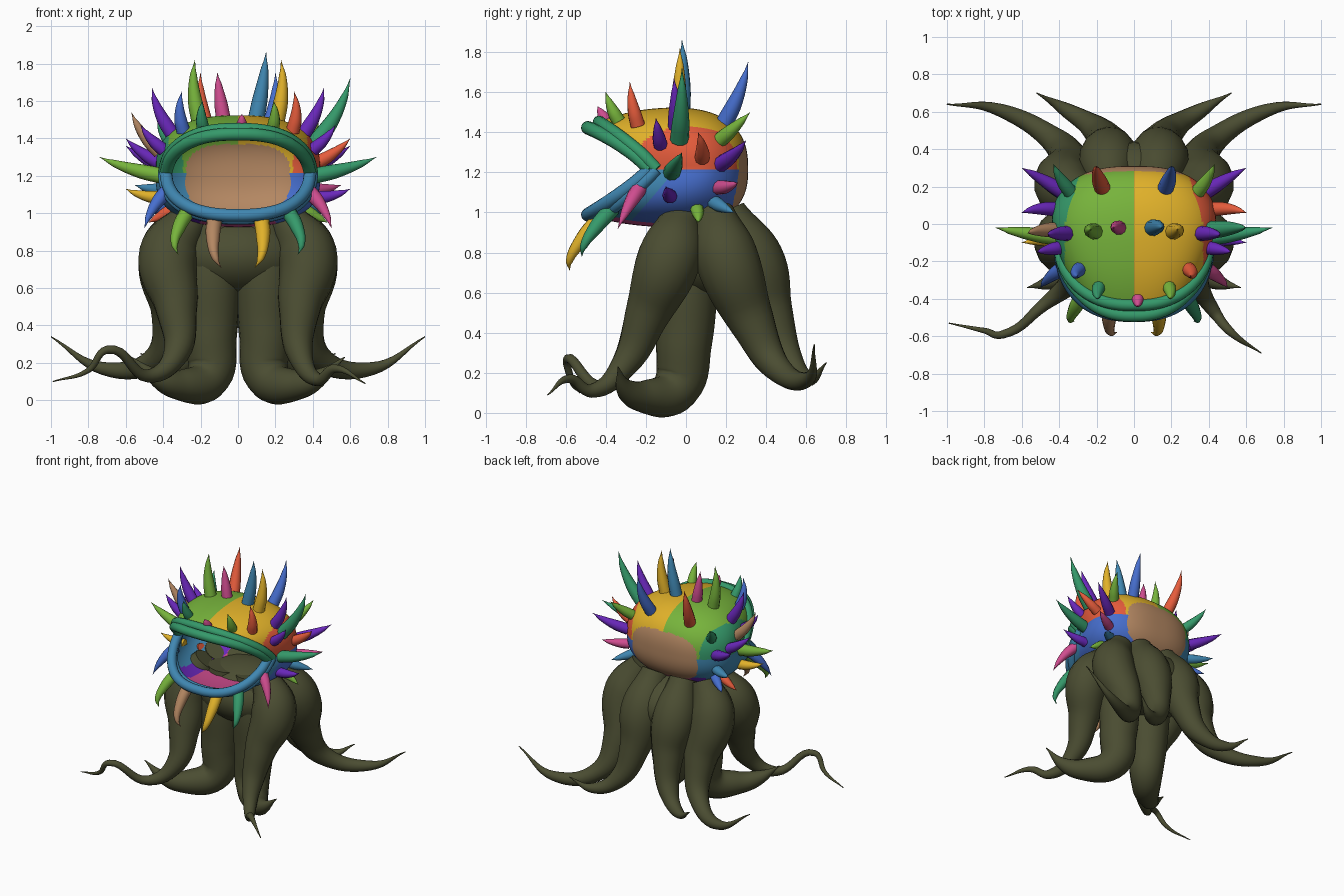
import bpy, bmesh, math
from mathutils import Vector

cube = bpy.data.objects.get("Cube")
if cube:
    bpy.data.objects.remove(cube, do_unlink=True)


def make_material(name, *rgb):
    color = [(v / 255) ** 2.2 for v in rgb] + [1]
    m = bpy.data.materials.new(name)
    m.use_nodes = True
    m.diffuse_color = color
    m.node_tree.nodes["Principled BSDF"].inputs["Base Color"].default_value = color
    return m


olive = make_material("olive", 76, 78, 53)
lime = make_material("lime green", 118, 178, 62)
yellow = make_material("golden yellow", 224, 176, 46)
red = make_material("coral red", 228, 92, 62)
blue = make_material("royal blue", 72, 110, 205)
steel = make_material("steel blue", 66, 134, 176)
teal = make_material("teal green", 56, 152, 106)
purple = make_material("violet", 106, 44, 186)
pink = make_material("rose pink", 206, 78, 142)
tan = make_material("tan", 178, 134, 98)


def tube(name, points, radii, material, sides=4, steps=6):
    """Smooth tapered tube through a few points, stored as a mesh."""
    curve = bpy.data.curves.new(name, "CURVE")
    curve.dimensions = "3D"
    curve.bevel_depth = 1
    curve.bevel_resolution = sides
    curve.resolution_u = steps
    curve.use_fill_caps = True
    spline = curve.splines.new("BEZIER")
    spline.radius_interpolation = "CARDINAL"
    spline.bezier_points.add(len(points) - 1)
    for bp, co, r in zip(spline.bezier_points, points, radii):
        bp.co = co
        bp.radius = r
        bp.handle_left_type = bp.handle_right_type = "AUTO"
    temp = bpy.data.objects.new(name + "_path", curve)
    bpy.context.collection.objects.link(temp)
    deps = bpy.context.evaluated_depsgraph_get()
    mesh = bpy.data.meshes.new_from_object(temp.evaluated_get(deps))
    bpy.data.objects.remove(temp, do_unlink=True)
    mesh.materials.clear()
    mesh.materials.append(material)
    mesh.shade_smooth()
    ob = bpy.data.objects.new(name, mesh)
    bpy.context.collection.objects.link(ob)
    return ob


def flip(points, side):
    return [(side * x, y, z) for x, y, z in points]


SIDES = (("left", 1), ("right", -1))
CENTER = Vector((0, -0.08, 1.215))


# Head shell: rounded cup that narrows to the open mouth rim
def power(v, e):
    return math.copysign(abs(v) ** e, v)


def head_point(phi, t):
    s = math.sin(phi)
    rim = -0.18 - 0.31 * abs(s) ** 0.9
    y = rim + (0.31 - rim) * math.sin(t * math.pi / 2)
    back = max(0, 1 - (max(0, y + 0.1) / 0.41) ** 2.6) ** 0.385
    pinch = 0.16 + (0.17 if s > 0 else 0.06) * abs(s)
    r = back * (1 - pinch * max(0, 1 - t / 0.47) ** (1.6 + 1.6 * abs(s)))
    height = 0.31 if s > 0 else 0.29
    return Vector((0.46 * r * power(math.cos(phi), 0.82), y,
                   CENTER.z + height * r * power(s, 0.82)))


def head_color(p, t):
    if p.y > 0 and abs(p.x / 0.28) ** 3 + abs((p.z - 1.19) / 0.18) ** 3 < 1:
        return tan
    if p.z > CENTER.z:
        if abs(p.x) < 0.37 - 0.3 * max(p.y, 0):
            return yellow if p.x > 0 else lime
        return red if p.x > 0 else teal
    if p.z < 1.05 and -0.3 < p.x < 0.2:
        return pink if p.x > -0.2 else purple
    return blue if p.x > 0 and t > 0.15 else steel


AROUND, ALONG = 160, 80
bm = bmesh.new()
rings = [[bm.verts.new(head_point(math.tau * i / AROUND, j / ALONG))
          for i in range(AROUND)] for j in range(ALONG + 1)]
palette = [lime, yellow, red, blue, steel, teal, purple, pink, tan]
for j, (a, b) in enumerate(zip(rings, rings[1:])):
    for i in range(AROUND):
        k = (i + 1) % AROUND
        face = bm.faces.new((a[i], a[k], b[k], b[i]))
        color = head_color(face.calc_center_median(), j / ALONG)
        face.material_index = palette.index(color)
bmesh.ops.remove_doubles(bm, verts=bm.verts, dist=0.0003)
bmesh.ops.recalc_face_normals(bm, faces=bm.faces)
mesh = bpy.data.meshes.new("head_shell")
bm.to_mesh(mesh)
bm.free()
for m in palette:
    mesh.materials.append(m)
mesh.shade_smooth()
head = bpy.data.objects.new("head_shell", mesh)
bpy.context.collection.objects.link(head)
bpy.context.view_layer.update()

# Lips: two rolled tubes along each half of the rim
for name, turn, mat in (("upper_lip", 1, teal), ("lower_lip", -1, steel)):
    for part, t, r in (("outer", 0, 0.034), ("inner", 0.045, 0.032)):
        path = [head_point(turn * math.pi * i / 16, t) for i in range(17)]
        tube(f"{name}_{part}_roll", path, [r] * 17, mat)

# Spikes: mirrored pairs, each with its left and right colour, base and tip
crown = [
    (yellow, lime, (.21, -.04, 1.49), (.23, -.03, 1.82)),
    (blue, red, (.17, .19, 1.44), (.2, .31, 1.75)),
    (lime, teal, (.34, .17, 1.36), (.43, .32, 1.5)),
    (lime, teal, (.19, -.34, 1.46), (.19, -.4, 1.6)),
    (red, blue, (.29, -.24, 1.43), (.3, -.28, 1.65)),
    (purple, purple, (.36, -.05, 1.43), (.46, -.06, 1.67)),
    (purple, purple, (.41, -.13, 1.34), (.52, -.15, 1.47)),
]
flank = [
    (red, purple, (.42, .08, 1.27), (.6, .06, 1.4)),
    (teal, lime, (.42, -.07, 1.2), (.74, -.02, 1.3)),
    (purple, purple, (.38, .17, 1.24), (.6, .3, 1.36)),
    (pink, steel, (.39, .17, 1.12), (.55, .26, 1.15)),
    (purple, yellow, (.41, -.08, 1.08), (.6, -.1, 1.13)),
    (steel, blue, (.35, .14, 1.05), (.48, .24, 1)),
    (pink, blue, (.4, -.24, 1.12), (.5, -.34, .92)),
    (lime, red, (.37, .06, 1), (.48, .06, .95)),
]
beard = [
    (teal, lime, (.28, -.38, 1), (.32, -.52, .78)),
    (yellow, tan, (.13, -.43, .96), (.09, -.58, .71)),
]


def spike(name, base, tip, mat, bend=0.07):
    """Hooked cone rooted on the nearest point of the head."""
    base, tip = head.closest_point_on_mesh(base)[1], Vector(tip)
    length = (tip - base).length
    out = (base - CENTER).normalized() * length
    path = [base - out * 0.03, base.lerp(tip, 0.3) + out * bend,
            base.lerp(tip, 0.7) + out * bend, tip]
    w = 0.027 + 0.05 * length
    tube(name, path, [w, w * 0.85, w * 0.42, 0.001], mat, 3, 5)


for group, pairs, bend in (("crown", crown, .07), ("flank", flank, .07),
                           ("beard", beard, .2)):
    for n, (left_mat, right_mat, base, tip) in enumerate(pairs):
        for label, side in SIDES:
            b, t = flip((base, tip), side)
            spike(f"{group}_spike_{label}_{n}", b, t,
                  left_mat if side > 0 else right_mat, bend)
spike("brow_spike", (.02, -.4, 1.46), (.02, -.44, 1.53), pink)
spike("top_spike_left", (.1, -.02, 1.5), (.15, -.02, 1.86), steel)
spike("top_spike_right", (-.08, -.02, 1.5), (-.11, -.02, 1.75), pink)
spike("temple_spike_left", (.4, -.03, 1.36), (.6, -.02, 1.72), teal)
spike("temple_spike_right", (-.43, -.03, 1.33), (-.57, -.05, 1.54), tan)

# Tentacles: thick at the top, curling to thin tips
column = [(.12, .01, .96), (.14, 0, .7), (.145, -.01, .35), (.16, -.05, .125),
          (.3, -.2, .08), (.43, -.3, .12), (.57, -.34, .23)]
outer_back = [(.26, .14, 1), (.37, .2, .78), (.35, .33, .45), (.43, .45, .23),
              (.72, .61, .17), (1, .64, .34)]
inner_back = [(.12, .2, 1), (.135, .33, .76), (.14, .42, .5), (.22, .52, .25),
              (.38, .62, .17), (.52, .7, .25)]
front_top = [(.25, -.02, .98), (.37, -.08, .78), (.33, -.19, .5), (.33, -.3, .25)]
front_tips = {
    1: [(.43, -.47, .11), (.52, -.58, .17), (.68, -.69, .09)],
    -1: [(.48, -.43, .13), (.7, -.59, .27), (.8, -.57, .16), (.99, -.53, .1)],
}
taper = [.1, .16, .115, .07, .035, .003]
for label, side in SIDES:
    tube(f"{label}_middle_tentacle", flip(column, side),
         [.12, .155, .14, .12, .085, .05, .003], olive, 6, 8)
    tube(f"{label}_outer_back_tentacle", flip(outer_back, side), taper, olive, 6, 8)
    tube(f"{label}_inner_back_tentacle", flip(inner_back, side), taper, olive, 6, 8)
    tips = front_tips[side]
    thin = [.035, .022, .015][:len(tips) - 1] + [.003]
    tube(f"{label}_front_tentacle", flip(front_top + tips, side),
         [.1, .16, .115, .07] + thin, olive, 6, 8)

# Rounded body joining the tentacles under the head
bpy.ops.mesh.primitive_uv_sphere_add(segments=32, ring_count=16, radius=1,
                                     location=(0, .12, .77))
body = bpy.context.object
body.name = "tentacle_hub"
body.scale = (.38, .32, .23)
body.data.materials.append(olive)
body.data.shade_smooth()
